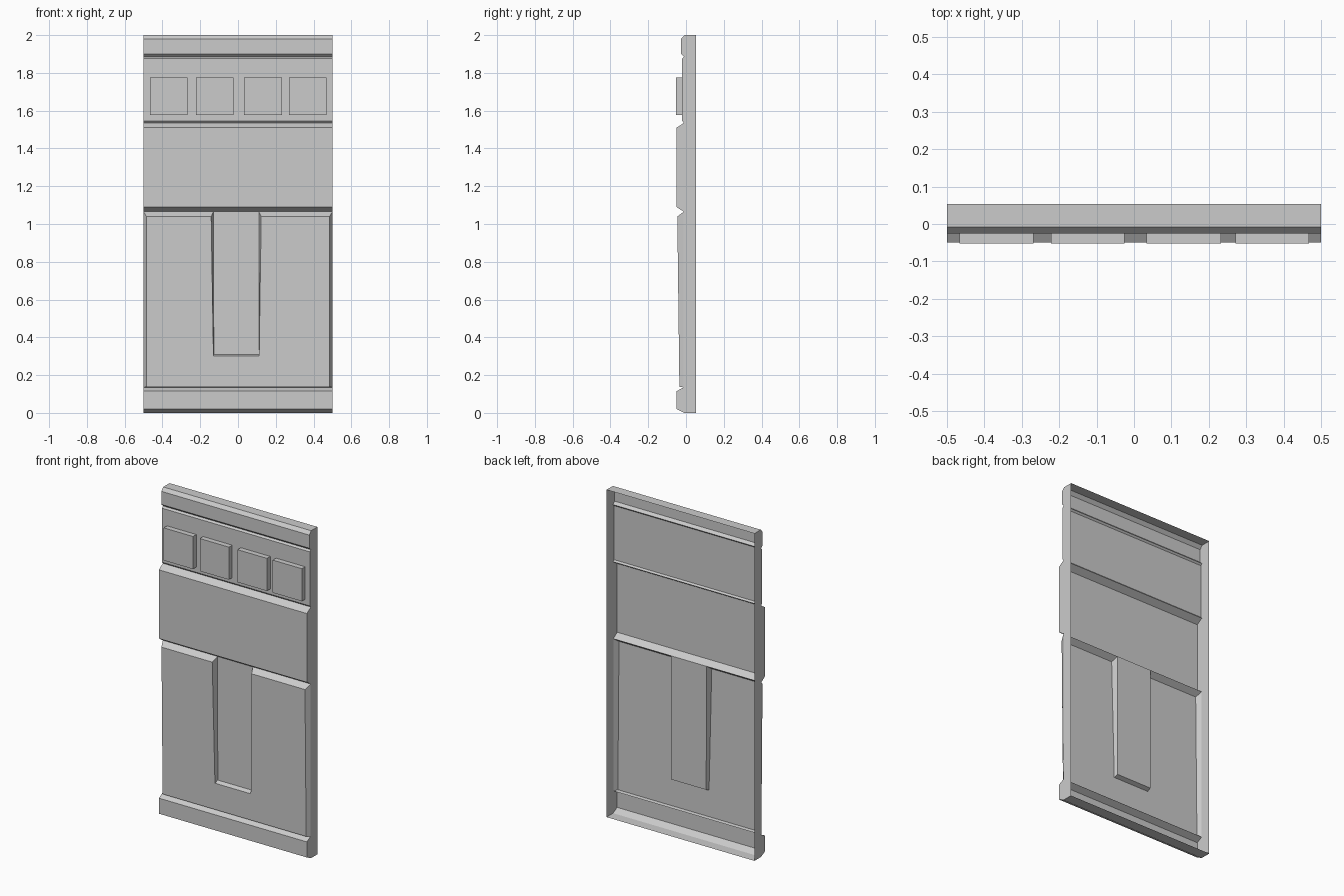
import bpy, bmesh

if "Cube" in bpy.data.objects:
    bpy.data.objects.remove(bpy.data.objects["Cube"])

BACK, GROOVE = 0.053, -0.012


def finish(bm, name):
    bmesh.ops.remove_doubles(bm, verts=bm.verts, dist=0.0005)
    bmesh.ops.recalc_face_normals(bm, faces=bm.faces)
    mesh = bpy.data.meshes.new(name)
    bm.to_mesh(mesh)
    bm.free()
    obj = bpy.data.objects.new(name, mesh)
    bpy.context.collection.objects.link(obj)
    return obj


def face(bm, pts):
    return bm.faces.new([bm.verts.new(p) for p in pts])


# Shell cross-sections (y, z), below and above the sunken-channel panel
lower = [(BACK, 0), (-0.01, 0), (-0.05, 0.02), (-0.05, 0.115), (GROOVE, 0.135)]
upper = [(GROOVE, 1.065), (-0.05, 1.09), (-0.05, 1.51), (-0.011, 1.535),
         (-0.02, 1.545), (-0.02, 1.875), (-0.01, 1.885), (-0.026, 1.9),
         (-0.026, 1.98), (-0.008, 2.0), (BACK, 2.0)]

bm = bmesh.new()
for section in (lower, upper):
    for (y0, z0), (y1, z1) in zip(section, section[1:]):
        face(bm, [(-0.5, y0, z0), (0.5, y0, z0), (0.5, y1, z1), (-0.5, y1, z1)])

# Side walls; the back stays open
for x in (-0.5, 0.5):
    face(bm, [(x, y, z) for y, z in lower + upper])

# U-shaped raised panel: front outline and its sloped skirt down to the groove
front = [(-0.485, 0.138), (0.485, 0.138), (0.485, 1.04), (0.123, 1.04),
         (0.112, 0.30), (-0.13, 0.30), (-0.142, 1.04), (-0.485, 1.04)]
base = [(-0.5, 0.135), (0.5, 0.135), (0.5, 1.065), (0.11, 1.065),
        (0.11, 0.31), (-0.128, 0.31), (-0.13, 1.065), (-0.5, 1.065)]
front3 = [(x, -0.035 - 0.011 * (z - 0.138) / 0.902, z) for x, z in front]
base3 = [(x, GROOVE, z) for x, z in base]
face(bm, front3)
for i in range(8):
    j = (i + 1) % 8
    face(bm, [base3[i], base3[j], front3[j], front3[i]])

# Channel floor
face(bm, base3[3:7])
finish(bm, "wall_panel")

# Row of raised square tiles, open where they meet the panel
for i, (x0, x1) in enumerate([(-0.466, -0.268), (-0.222, -0.025),
                              (0.033, 0.232), (0.271, 0.468)]):
    bm = bmesh.new()
    ring = [(x0, 1.577), (x1, 1.577), (x1, 1.776), (x0, 1.776)]
    cap = face(bm, [(x, -0.02, z) for x, z in ring])
    ext = bmesh.ops.extrude_face_region(bm, geom=[cap])
    bmesh.ops.translate(bm, vec=(0, -0.032, 0),
                        verts=[v for v in ext["geom"] if isinstance(v, bmesh.types.BMVert)])
    if cap.is_valid:
        bmesh.ops.delete(bm, geom=[cap], context='FACES_ONLY')
    finish(bm, f"square_tile_{i + 1}")
